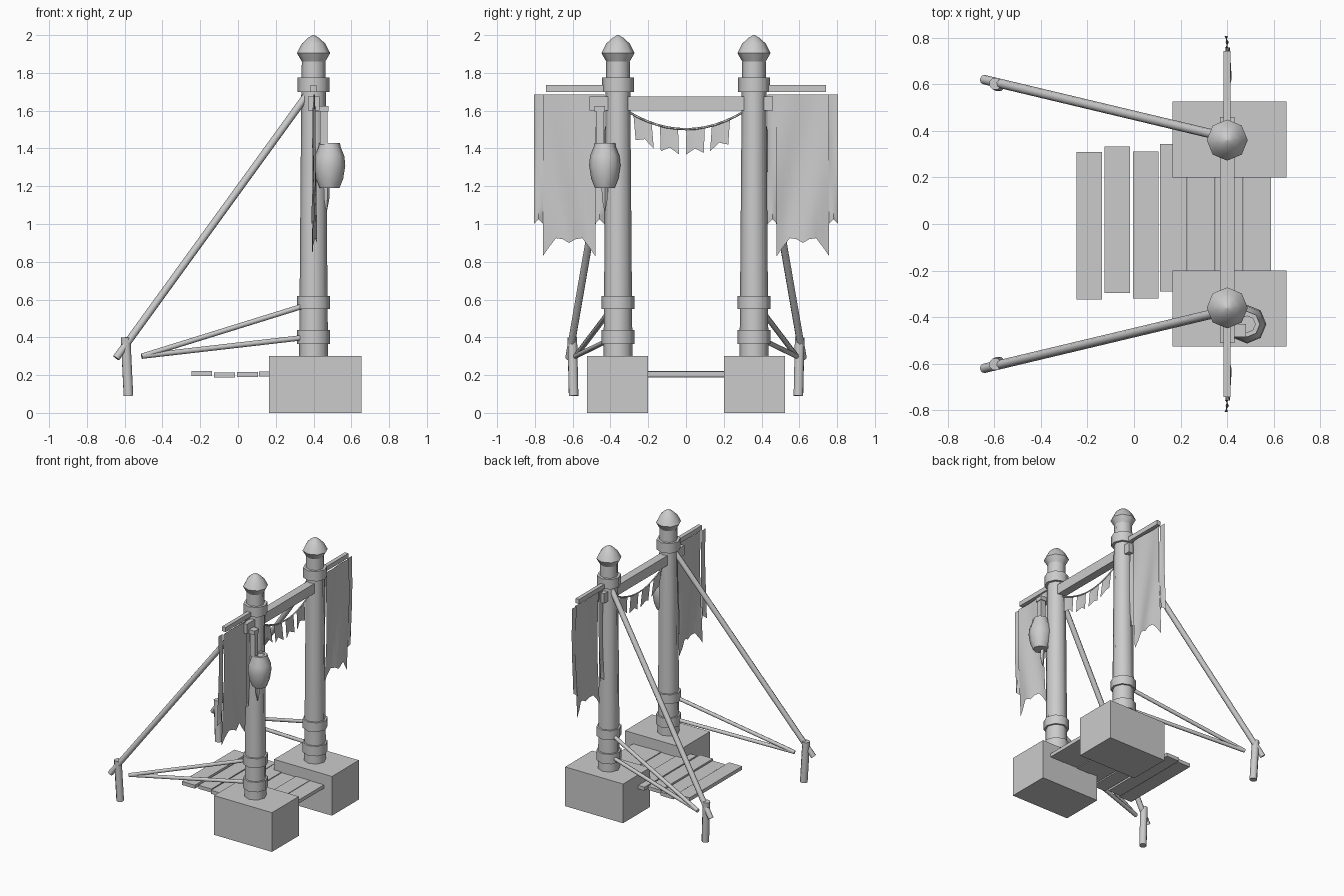
import bpy, bmesh, math
from mathutils import Vector

if "Cube" in bpy.data.objects:
    bpy.data.objects.remove(bpy.data.objects["Cube"])


def finish(name, bm, smooth=None):
    bmesh.ops.recalc_face_normals(bm, faces=bm.faces)
    me = bpy.data.meshes.new(name)
    bm.to_mesh(me)
    bm.free()
    ob = bpy.data.objects.new(name, me)
    bpy.context.collection.objects.link(ob)
    if smooth:
        bpy.ops.object.select_all(action='DESELECT')
        ob.select_set(True)
        bpy.context.view_layer.objects.active = ob
        bpy.ops.object.shade_smooth_by_angle(angle=math.radians(smooth))
    return ob


def box(name, lo, hi):
    lo, hi = Vector(lo), Vector(hi)
    bm = bmesh.new()
    bmesh.ops.create_cube(bm, size=1)
    for v in bm.verts:
        v.co = Vector([(lo[i] + hi[i]) / 2 + v.co[i] * abs(hi[i] - lo[i]) for i in range(3)])
    return finish(name, bm)


def lathe(name, x, y, profile, n=8, smooth=50, cap=True):
    """Stack of n-sided rings from (radius, z) pairs."""
    bm = bmesh.new()
    rings = [[bm.verts.new((x + r * math.cos(math.tau * i / n),
                            y + r * math.sin(math.tau * i / n), z)) for i in range(n)]
             for r, z in profile]
    for a, b in zip(rings, rings[1:]):
        for i in range(n):
            j = (i + 1) % n
            bm.faces.new((a[i], a[j], b[j], b[i]))
    if cap:
        bm.faces.new(rings[0])
        bm.faces.new(rings[-1])
    return finish(name, bm, smooth)


def rod(name, a, b, r, n=8):
    a, b = Vector(a), Vector(b)
    bm = bmesh.new()
    bmesh.ops.create_cone(bm, cap_ends=True, segments=n, radius1=r, radius2=r, depth=(b - a).length)
    rot = (b - a).to_track_quat('Z', 'Y')
    for v in bm.verts:
        v.co = rot @ v.co + (a + b) / 2
    return finish(name, bm, 50)


def cloth(name, x, y0, y1, top, bottoms, wave, rows=10):
    """Hanging sheet; bottoms lists the hem height at even steps across."""
    bm = bmesh.new()
    cols = []
    for i, zb in enumerate(bottoms):
        u = i / (len(bottoms) - 1)
        col = []
        for k in range(rows + 1):
            t = k / rows
            dx = wave * (0.25 + 0.75 * t) * math.sin(u * 7 + t * 4)
            col.append(bm.verts.new((x + dx, y0 + (y1 - y0) * u, top + (zb - top) * t)))
        cols.append(col)
    for a, b in zip(cols, cols[1:]):
        for k in range(rows):
            bm.faces.new((a[k], a[k + 1], b[k + 1], b[k]))
    return finish(name, bm, 50)


PX, PY = 0.40, 0.36
for s, side in ((-1, "near"), (1, "far")):
    y = s * PY
    # footing, pillar, collars and finial
    box(f"{side}_footing", (0.165, s * 0.2, 0), (0.655, s * 0.525, 0.3))
    lathe(f"{side}_pillar", PX, y, [(0.077, 0.29), (0.074, 0.6), (0.065, 1.7), (0.062, 1.87)])
    for k, (z0, z1, r) in enumerate([(0.365, 0.44, 0.088), (0.55, 0.62, 0.088), (1.7, 1.775, 0.084)]):
        lathe(f"{side}_collar_{k}", PX, y, [(r, z0), (r, z1)])
    lathe(f"{side}_finial", PX, y, [(0.062, 1.86), (0.088, 1.905), (0.062, 1.955), (0.03, 1.985), (0.004, 2.0)])

    # raking pole, lower braces and ground stake
    rod(f"{side}_raking_pole", (0.37, s * 0.378, 1.69), (-0.645, s * 0.62, 0.29), 0.02)
    for k, z in enumerate((0.40, 0.57)):
        rod(f"{side}_lower_brace_{k}", (0.36, s * 0.38, z), (-0.51, s * 0.585, 0.30), 0.014)
    rod(f"{side}_stake", (-0.58, s * 0.595, 0.09), (-0.595, s * 0.602, 0.4), 0.027)

    # banner arm and banner
    box(f"{side}_banner_arm", (0.385, s * 0.36, 1.70), (0.415, s * 0.742, 1.735))
    cloth(f"{side}_banner", 0.405, s * 0.48, s * 0.758, 1.685,
          [0.83, 0.88, 0.925, 0.92, 0.9, 0.92, 0.925, 0.88, 0.83], 0.014)
    cloth(f"{side}_banner_outer_strip", 0.398, s * 0.755, s * 0.806, 1.685, [1.0, 1.025, 1.0], 0.01)
    cloth(f"{side}_banner_inner_strip", 0.398, s * 0.432, s * 0.482, 1.685, [1.0, 1.025, 1.0], 0.01)

# crossbar
box("crossbar", (0.37, -0.51, 1.60), (0.432, 0.46, 1.675))

# bunting cord and flags


def sag(y):
    return 1.502 + 0.095 * (y / 0.31) ** 2


curve = bpy.data.curves.new("bunting_cord", 'CURVE')
curve.dimensions = '3D'
curve.bevel_depth = 0.006
curve.bevel_resolution = 0
sp = curve.splines.new('POLY')
sp.points.add(12)
for i, p in enumerate(sp.points):
    yy = -0.31 + 0.62 * i / 12
    p.co = (0.4, yy, sag(yy), 1)
bpy.context.collection.objects.link(bpy.data.objects.new("bunting_cord", curve))

for k, yc in enumerate((-0.23, -0.09, 0.05, 0.185)):
    bm = bmesh.new()
    cols = []
    for i in range(3):
        yy = yc + (i - 1) * 0.048
        top = sag(yy)
        drop = 0.105 if i == 1 else 0.135
        lean = -0.05 * yc
        cols.append([bm.verts.new((0.4 + 0.012 * t * (i - 1) ** 2, yy + lean * t, top - drop * t))
                     for t in (0, 0.5, 1)])
    for a, b in zip(cols, cols[1:]):
        for j in range(2):
            bm.faces.new((a[j], a[j + 1], b[j + 1], b[j]))
    finish(f"bunting_flag_{k}", bm, 50)

# hanging lantern with bracket, straps and tassel
LX, LY = 0.485, -0.43
box("lantern_bracket", (0.40, -0.485, 1.595), (0.48, -0.43, 1.625))
box("lantern_strap", (0.435, -0.475, 1.42), (0.475, -0.435, 1.61))
lathe("lantern", LX, LY, [(0.035, 1.42), (0.035, 1.405), (0.035, 1.43), (0.055, 1.43), (0.058, 1.41),
                          (0.078, 1.36), (0.083, 1.31), (0.072, 1.24), (0.052, 1.19)])
lathe("lantern_tassel", 0.468, LY, [(0.018, 1.2), (0.015, 1.13), (0.003, 1.07)], n=5)

# deck planks: x range, y range, height of the top
planks = [(-0.247, -0.137, -0.325, 0.308, 0.222), (-0.127, -0.017, -0.297, 0.333, 0.214),
          (-0.005, 0.105, -0.32, 0.312, 0.217), (0.112, 0.228, -0.29, 0.343, 0.22),
          (0.230, 0.348, -0.31, 0.32, 0.215), (0.350, 0.467, -0.3, 0.33, 0.22),
          (0.469, 0.587, -0.32, 0.31, 0.218)]
for k, (x0, x1, y0, y1, z) in enumerate(planks):
    box(f"deck_plank_{k}", (x0, y0, z - 0.027), (x1, y1, z))
